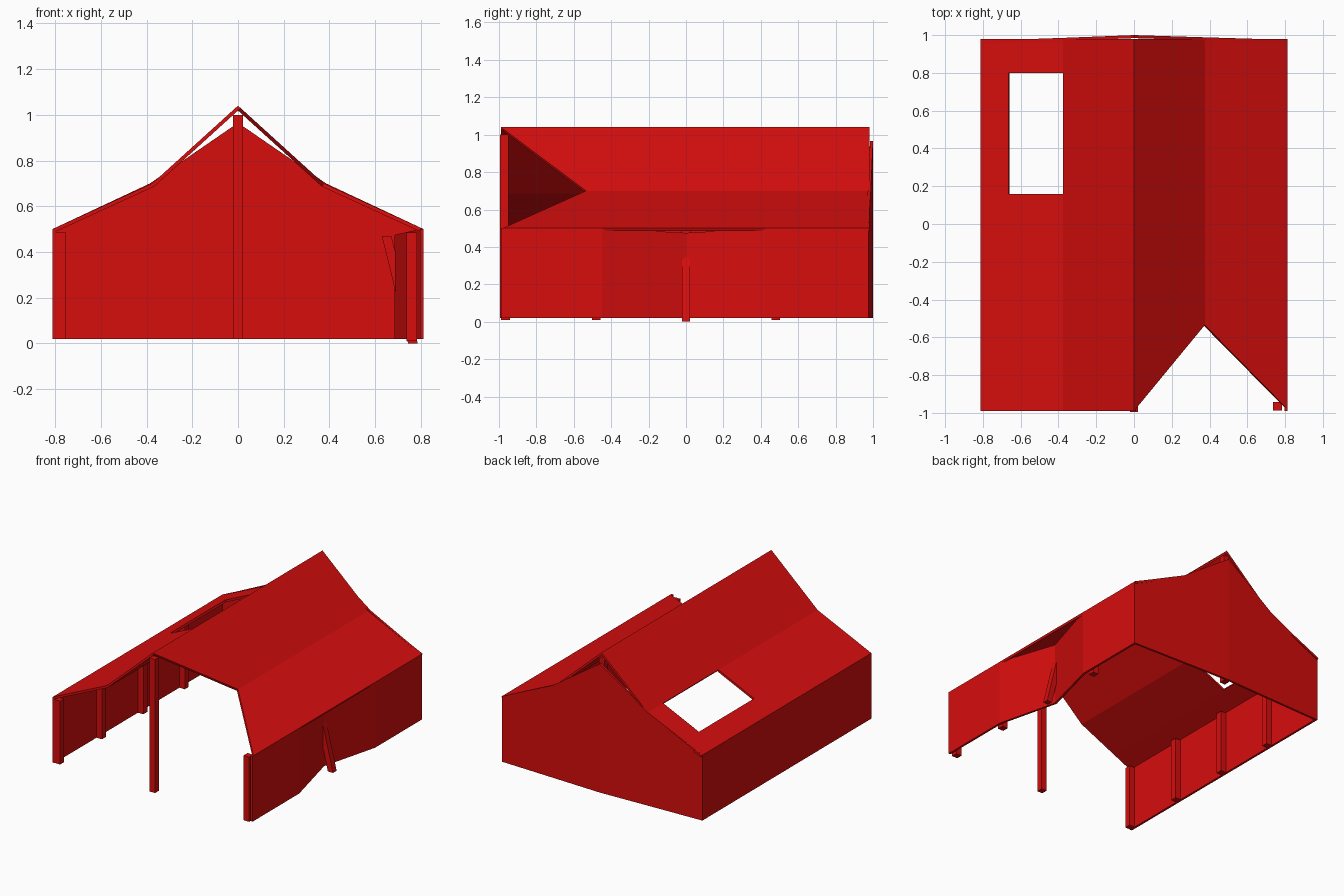
import bpy
from mathutils import Vector

cube = bpy.data.objects.get("Cube")
if cube:
    bpy.data.objects.remove(cube, do_unlink=True)

red = bpy.data.materials.new("red canvas")
red.use_nodes = True
colour = (0.68, 0.004, 0.004, 1)
red.diffuse_color = colour
red.node_tree.nodes["Principled BSDF"].inputs["Base Color"].default_value = colour

SIDE, KINK, BACK, FRONT, BASE = 0.812, 0.375, 0.98, -0.99, 0.02
EAVE, BREAK, RIDGE = 0.5, 0.7, 1.04


def make(name, verts, faces, thickness=0):
    mesh = bpy.data.meshes.new(name)
    mesh.from_pydata(verts, [], faces)
    mesh.materials.append(red)
    obj = bpy.data.objects.new(name, mesh)
    bpy.context.collection.objects.link(obj)
    if thickness:
        mod = obj.modifiers.new("thickness", 'SOLIDIFY')
        mod.thickness = thickness
        mod.offset = -1
    return obj


def roof_z(x):
    x = abs(x)
    if x < KINK:
        return RIDGE + (BREAK - RIDGE) * x / KINK
    return BREAK + (EAVE - BREAK) * (x - KINK) / (SIDE - KINK)


def roof(name, xs, rows, holes=()):
    """Sheet on the roof slope; rows gives the y values at each x."""
    n = len(rows[0])
    verts = [(x, y, roof_z(x)) for x, row in zip(xs, rows) for y in row]
    faces = [(i * n + j, (i + 1) * n + j, (i + 1) * n + j + 1, i * n + j + 1)
             for i in range(len(xs) - 1) for j in range(n - 1)
             if (i, j) not in holes]
    return make(name, verts, faces, 0.016)


def wall(name, path):
    """Upright sheet along (x, y, top height) points."""
    verts = [(x, y, z) for x, y, top in path for z in (BASE, top)]
    faces = [(2 * i, 2 * i + 2, 2 * i + 3, 2 * i + 1) for i in range(len(path) - 1)]
    return make(name, verts, faces, 0.016)


def pole(name, bottom, top, width):
    """Square pole between two points."""
    h = width / 2
    ring = [(-h, -h), (h, -h), (h, h), (-h, h)]
    verts = [Vector(p) + Vector((dx, dy, 0)) for p in (bottom, top) for dx, dy in ring]
    faces = [(3, 2, 1, 0), (4, 5, 6, 7)]
    faces += [(i, (i + 1) % 4, (i + 1) % 4 + 4, i + 4) for i in range(4)]
    return make(name, verts, faces)


# Roof with a window opening on one slope and a notch at the front of the other
row = [FRONT, 0.16, 0.80, BACK]
roof("roof_right", [-SIDE, -0.665, -KINK, 0], [row] * 4, holes=[(1, 1)])
roof("roof_left", [0, KINK, SIDE],
     [(FRONT, BACK), (-0.535, BACK), (-0.98, BACK)])

# Walls: one pushed inward in the middle, one straight, one bowed at the back
wall("left_wall", [(SIDE, FRONT, EAVE), (SIDE, -0.45, EAVE), (0.70, 0, 0.475),
                   (SIDE, 0.43, EAVE), (SIDE, 0.975, EAVE)])
wall("right_wall", [(-SIDE, 0.97, EAVE), (-SIDE, FRONT, EAVE)])
wall("back_wall", [(SIDE, 0.975, EAVE), (KINK + 0.01, 0.988, BREAK),
                   (0, 1.0, 0.965), (-KINK - 0.01, 0.985, BREAK), (-SIDE, 0.97, EAVE)])

# Side poles
for i, y in enumerate((-0.965, -0.48, 0, 0.48)):
    pole(f"right_pole_{i + 1}", (-0.775, y, BASE), (-0.775, y, 0.485), 0.046)
    if y:
        pole(f"left_pole_{i + 1}", (0.76, y, 0.01), (0.76, y, 0.485), 0.046)

# Ridge poles and the fallen pole leaning through the pushed-in wall
pole("front_ridge_pole", (0, -0.972, BASE), (0, -0.972, 1.0), 0.044)
pole("back_ridge_pole", (0, 0.955, BASE), (0, 0.955, 1.0), 0.044)
pole("leaning_pole", (0.765, 0, 0), (0.65, 0, 0.47), 0.042)
